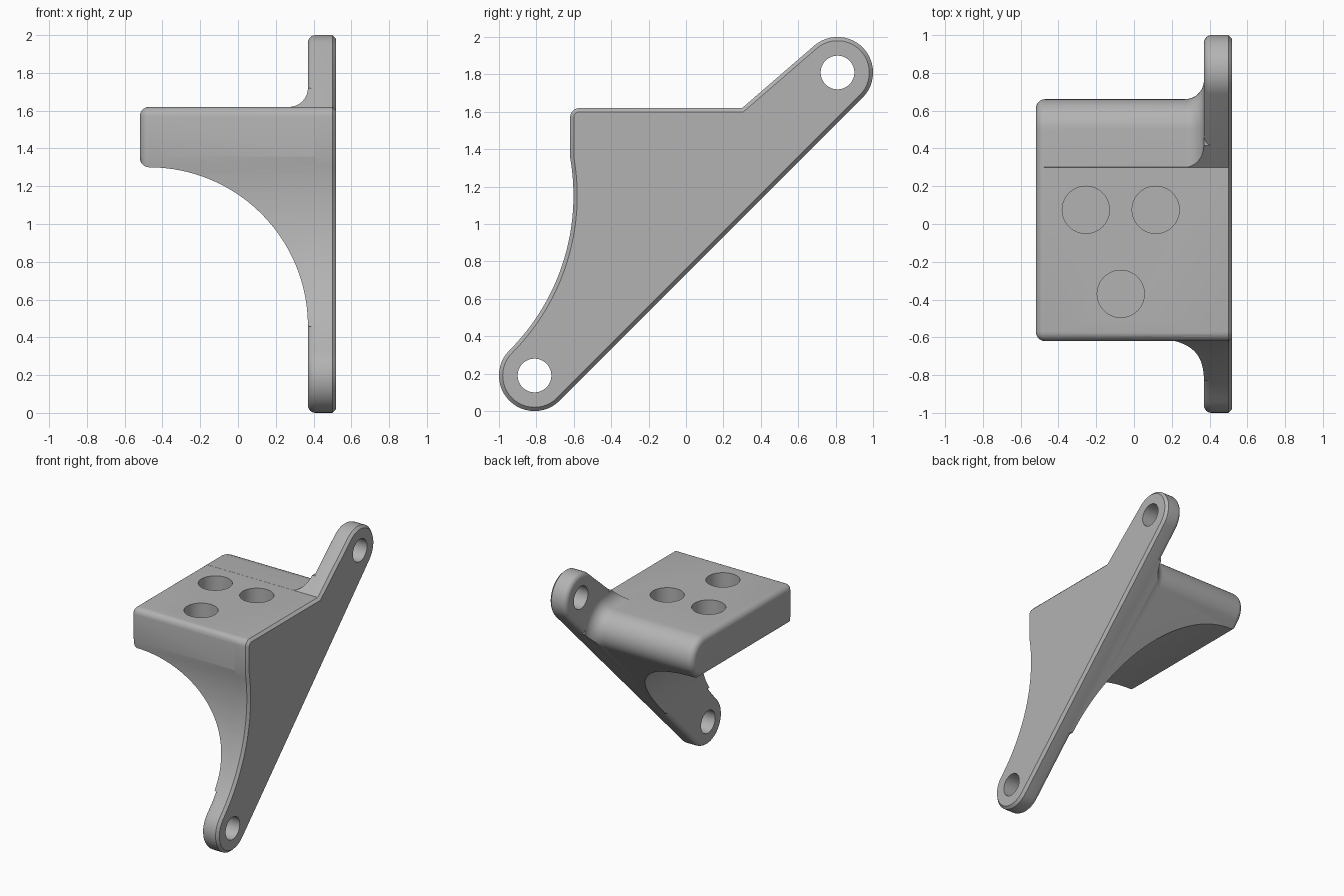
import bpy, bmesh
from math import sin, cos, tan, acos, radians, pi

cube = bpy.data.objects.get("Cube")
if cube:
    bpy.data.objects.remove(cube)

grey = bpy.data.materials.new("plain_grey")
grey.use_nodes = True
colour = (0.45, 0.45, 0.45, 1)
grey.diffuse_color = colour
grey.node_tree.nodes["Principled BSDF"].inputs["Base Color"].default_value = colour

LUG, LUG_R = (0.81, 0.19), 0.19      # lug offset from centre, height, radius
TOP, FRONT = 1.62, -0.62             # shelf top and front face
LEFT, INNER, OUTER = -0.52, 0.37, 0.52
ROUND, SWEEP = 0.05, 1.17


def arc(c, r, a, b, n):
    angles = [radians(a + (b - a) * i / n) for i in range(n + 1)]
    return [(c[0] + r * cos(t), c[1] + r * sin(t)) for t in angles]


def loft(name, sections, place):
    """Join equal-length outlines into a closed solid."""
    bm = bmesh.new()
    rings = [[bm.verts.new(place(s, p)) for p in pts] for s, pts in sections]
    for low, high in zip(rings, rings[1:]):
        for i in range(len(low)):
            bm.faces.new((low[i - 1], low[i], high[i], high[i - 1]))
    bm.faces.new(rings[0])
    bm.faces.new(rings[-1])
    bmesh.ops.recalc_face_normals(bm, faces=bm.faces)
    mesh = bpy.data.meshes.new(name)
    bm.to_mesh(mesh)
    bm.free()
    mesh.materials.append(grey)
    ob = bpy.data.objects.new(name, mesh)
    bpy.context.collection.objects.link(ob)
    return ob


def along_x(s, p):
    return (s, p[0], p[1])


def along_y(s, p):
    return (p[0], s, p[1])


def along_z(s, p):
    return (p[0], p[1], s)


def combine(target, tool, operation):
    mod = target.modifiers.new(operation.lower(), 'BOOLEAN')
    mod.operation, mod.solver, mod.object = operation, 'EXACT', tool
    bpy.context.view_layer.objects.active = target
    bpy.ops.object.modifier_apply(modifier=mod.name)
    bpy.data.objects.remove(tool)


def side_outline(o):
    """Side silhouette, moved inward by o."""
    pts = arc((-LUG[0], LUG[1]), LUG_R - o, 135, 315, 24)
    pts += arc((LUG[0], 2 - LUG[1]), LUG_R - o, -45, 130, 24)
    pts.append((0.3 + o * tan(radians(20)), TOP - o))
    pts += arc((FRONT + ROUND, TOP - ROUND), ROUND - o + 0.0001, 90, 180, 5)
    k = SWEEP / 2 ** 0.5
    centre = (-LUG[0] - LUG_R / 2 ** 0.5 - k, LUG[1] + LUG_R / 2 ** 0.5 + k)
    meet = acos((FRONT + o - centre[0]) / (SWEEP + o)) * 180 / pi
    return pts + arc(centre, SWEEP + o, meet, -45, 24)[:-1]


def shelf_outline(d):
    """Shelf top with its rounded back, moved outward by d."""
    pts = [(-1.5, TOP + d)] + arc((0.5, TOP - 0.161), 0.161 + d, 90, -44, 18)
    return pts + [(2.5, 0.9), (2.5, -0.5), (-1.5, -0.5)]


def rounded(x, r, n=6):
    """Stations of a quarter round starting at x: (position, inset)."""
    return [(x + r * (1 - cos(pi / 2 * i / n)), r * (1 - sin(pi / 2 * i / n)))
            for i in range(n + 1)]


# Mounting plate: rounded inner rim, chamfered outer rim
stations = rounded(INNER, 0.04) + [(OUTER - 0.02, 0), (OUTER, 0.02)]
bracket = loft("bracket", [(x, side_outline(o)) for x, o in stations], along_x)

# Shelf: side silhouette, trimmed by its top and by the swept underside
gap = 0.0005
stations = rounded(LEFT, ROUND) + [(INNER + 0.08, 0)]
shelf = loft("shelf", [(x, side_outline(o + gap * (o < gap))) for x, o in stations], along_x)

F = 0.1                              # fillet between shelf and upper arm
stations = [(-0.6, -ROUND)] + [(x, -o) for x, o in rounded(LEFT, ROUND)]
stations += [(INNER - F + F * sin(pi / 2 * i / 10), F - F * cos(pi / 2 * i / 10))
             for i in range(11)] + [(0.6, F)]
combine(shelf, loft("top_trim", [(x, shelf_outline(d)) for x, d in stations], along_x),
        'INTERSECT')

under = [(-0.6, 1.9), (-0.6, 1.36)]
under += arc((LEFT + ROUND, 1.35), ROUND, 180, 270, 6)[:-1]
under += arc((LEFT + ROUND, 0.46), 0.84, 90, 0, 40) + [(0.6, 0.4), (0.6, 1.9)]
combine(shelf, loft("underside_trim", [(y, under) for y in (-1.2, 1.2)], along_y),
        'INTERSECT')
combine(bracket, shelf, 'UNION')

# Bolt holes through both lugs
for y, z in ((-LUG[0], LUG[1]), (LUG[0], 2 - LUG[1])):
    ring = arc((y, z), 0.09, 0, 352.5, 47)
    combine(bracket, loft("bolt_hole", [(x, ring) for x in (0.2, 0.7)], along_x),
            'DIFFERENCE')

# Blind sockets in the shelf top
for x, y in ((-0.255, 0.075), (0.115, 0.075), (-0.07, -0.37)):
    ring = arc((x, y), 0.125, 0, 352.5, 47)
    combine(bracket, loft("socket", [(z, ring) for z in (TOP - 0.2, TOP + 0.2)], along_z),
            'DIFFERENCE')

bpy.ops.object.select_all(action='DESELECT')
bracket.select_set(True)
bpy.context.view_layer.objects.active = bracket
bpy.ops.object.shade_smooth_by_angle(angle=radians(32))
